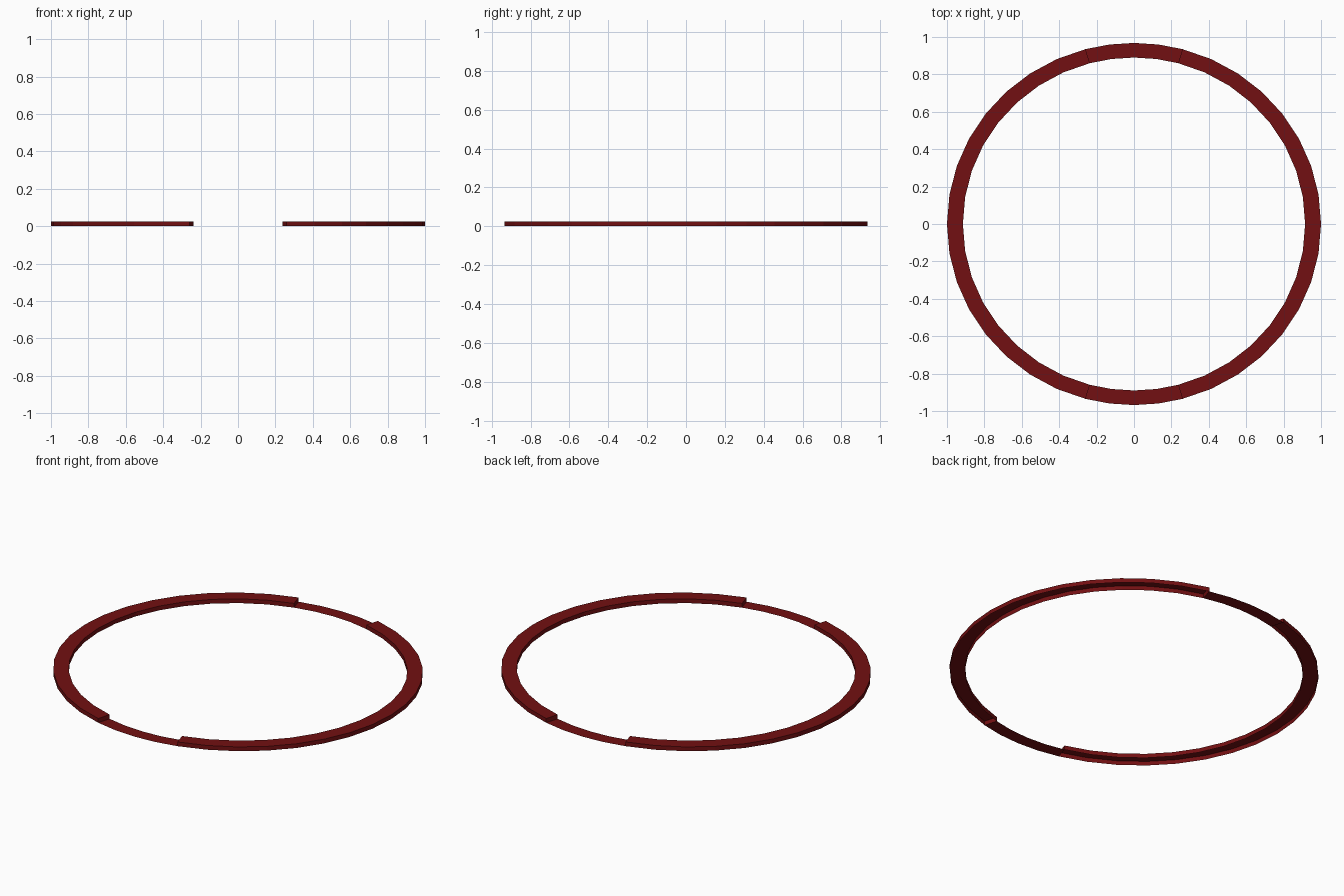
import bpy, bmesh, math

if "Cube" in bpy.data.objects:
    bpy.data.objects.remove(bpy.data.objects["Cube"])

OUT_X, OUT_Y = 1.0, 0.968     # outer half-axes
IN_X, IN_Y = 0.915, 0.89      # inner half-axes
H = 0.025

mat = bpy.data.materials.new("dark_red")
mat.diffuse_color = (0.17, 0.005, 0.006, 1)
mat.use_nodes = True
mat.node_tree.nodes["Principled BSDF"].inputs["Base Color"].default_value = mat.diffuse_color


def point(angle, inner, z):
    a, b = (IN_X, IN_Y) if inner else (OUT_X, OUT_Y)
    t = math.radians(angle)
    return (a * math.cos(t), b * math.sin(t), z)


def sweep(name, start, end, steps, section, caps):
    """Sweep an open section of (inner, z) points along the oval."""
    bm = bmesh.new()
    rows = []
    for i in range(steps + 1):
        ang = start + (end - start) * i / steps
        rows.append([bm.verts.new(point(ang, s, z)) for s, z in section])
    for r, q in zip(rows, rows[1:]):
        for k in range(len(section) - 1):
            bm.faces.new((r[k], q[k], q[k + 1], r[k + 1]))
    if caps:
        bm.faces.new(rows[0])
        bm.faces.new(rows[-1][::-1])
    me = bpy.data.meshes.new(name)
    bm.to_mesh(me)
    bm.free()
    me.materials.append(mat)
    ob = bpy.data.objects.new(name, me)
    bpy.context.collection.objects.link(ob)


# Raised side arcs: outer wall, top and inner wall, open underneath
channel = [(False, 0), (False, H), (True, H), (True, 0)]
for name, mid in (("right_arc", 0), ("left_arc", 180)):
    sweep(name, mid - 75, mid + 75, 16, channel, True)

# Flat connecting strips lying on the ground
strip = [(False, 0), (True, 0)]
for name, mid in (("back_strip", 90), ("front_strip", 270)):
    sweep(name, mid + 15, mid - 15, 4, strip[::-1], False)
